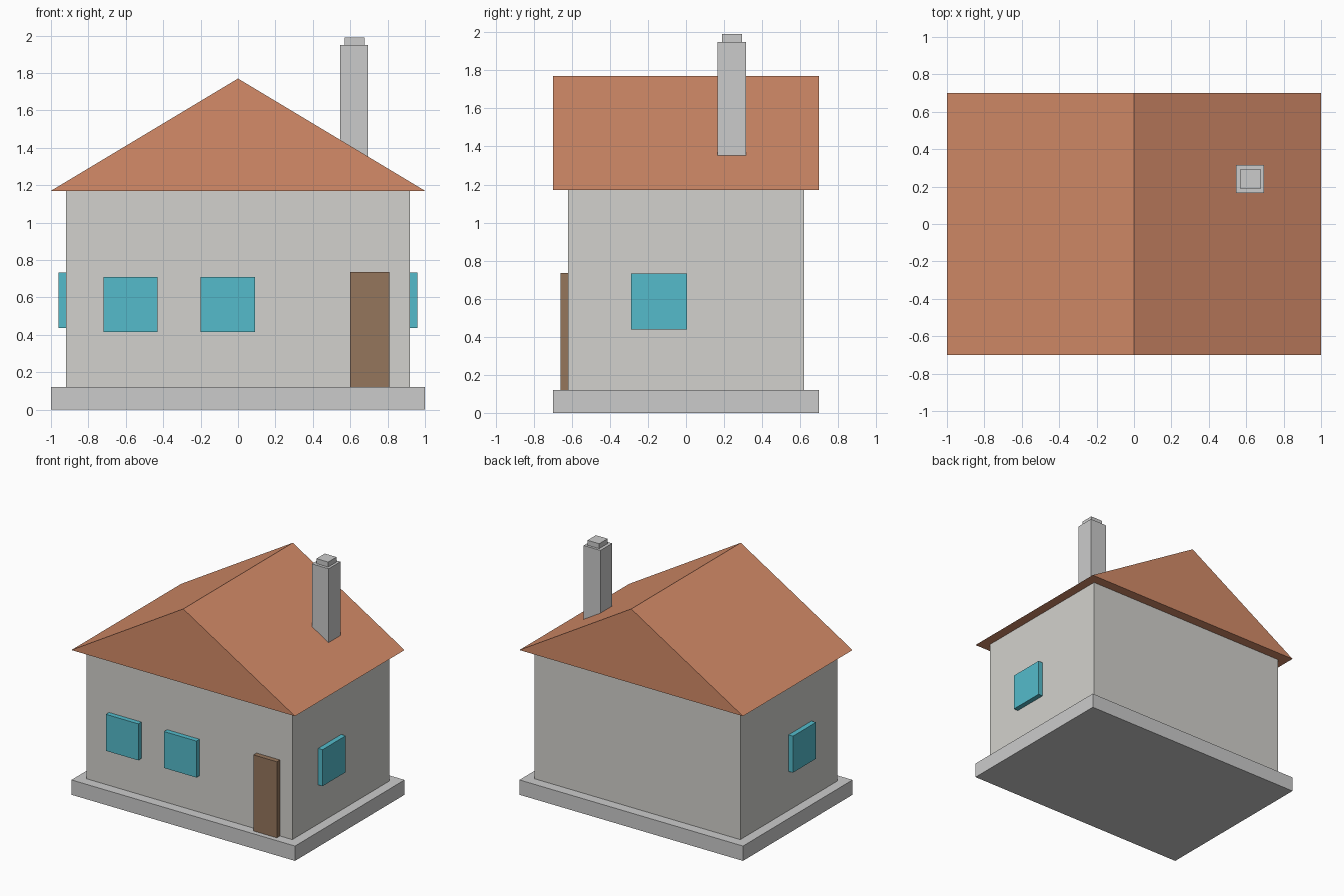
import bpy

if "Cube" in bpy.data.objects:
    bpy.data.objects.remove(bpy.data.objects["Cube"])


def material(name, rgb):
    m = bpy.data.materials.new(name)
    m.diffuse_color = (*rgb, 1)
    m.use_nodes = True
    m.node_tree.nodes["Principled BSDF"].inputs["Base Color"].default_value = m.diffuse_color
    return m


def add_mesh(name, verts, faces, mat=None):
    me = bpy.data.meshes.new(name)
    me.from_pydata(verts, [], faces)
    ob = bpy.data.objects.new(name, me)
    bpy.context.collection.objects.link(ob)
    if mat:
        me.materials.append(mat)
    return ob


def box(name, x, y, z, mat=None):
    """Box from (min, max) ranges on each axis."""
    verts = [(a, b, c) for a in x for b in y for c in z]
    faces = [(0, 1, 3, 2), (4, 6, 7, 5), (0, 4, 5, 1),
             (2, 3, 7, 6), (0, 2, 6, 4), (1, 5, 7, 3)]
    return add_mesh(name, verts, faces, mat)


cream = material("wall_cream", (0.65, 0.64, 0.61))
orange = material("roof_orange", (0.66, 0.26, 0.14))
blue = material("glass_blue", (0.09, 0.50, 0.60))
brown = material("door_brown", (0.30, 0.18, 0.107))

# Plinth and walls
box("plinth", (-1, 1), (-0.7, 0.7), (0, 0.12))
box("walls", (-0.92, 0.92), (-0.62, 0.62), (0.12, 1.17), cream)

# Gable roof: triangular profile run front to back
profile = [(-1, 1.17), (1, 1.17), (0, 1.77)]
add_mesh("roof", [(x, y, z) for y in (-0.7, 0.7) for x, z in profile],
         [(0, 1, 2), (5, 4, 3), (0, 3, 4, 1), (1, 4, 5, 2), (2, 5, 3, 0)], orange)

# Chimney, sunk into the roof slope, with a smaller cap
box("chimney", (0.545, 0.695), (0.165, 0.315), (1.3, 1.95))
box("chimney_cap", (0.57, 0.675), (0.188, 0.295), (1.95, 1.99))

# Front windows and door
for i, x in enumerate((-0.72, -0.2)):
    box(f"front_window_{i + 1}", (x, x + 0.29), (-0.66, -0.62), (0.415, 0.71), blue)
box("door", (0.6, 0.81), (-0.66, -0.62), (0.12, 0.735), brown)

# Side windows
for side, x in (("left", (-0.96, -0.92)), ("right", (0.92, 0.96))):
    box(f"{side}_window", x, (-0.29, 0.005), (0.437, 0.732), blue)
